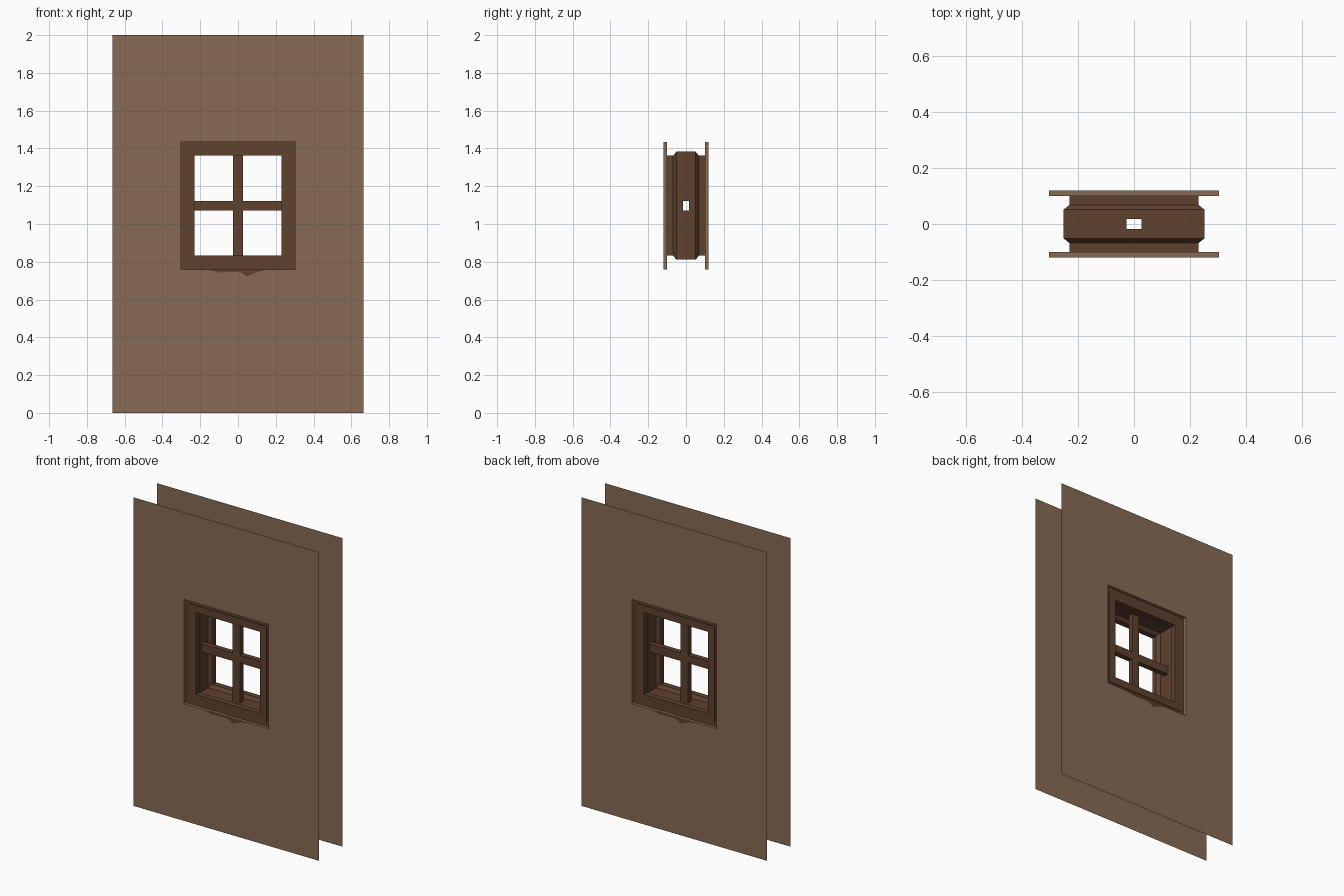
import bpy

if "Cube" in bpy.data.objects:
    bpy.data.objects.remove(bpy.data.objects["Cube"])

CZ = 1.097          # height of the window centre
BAR, BAR_Y = 0.026, 0.017   # half width and half depth of the glazing bars


def material(name, rgb):
    m = bpy.data.materials.new(name)
    m.diffuse_color = (*rgb, 1)
    m.use_nodes = True
    m.node_tree.nodes["Principled BSDF"].inputs["Base Color"].default_value = m.diffuse_color
    return m


plaster = material("tan plaster", (0.242, 0.150, 0.089))
wood = material("dark wood", (0.114, 0.054, 0.028))


def add_object(name, verts, faces, mat):
    me = bpy.data.meshes.new(name)
    me.from_pydata(verts, [], faces)
    me.materials.append(mat)
    me.update()
    ob = bpy.data.objects.new(name, me)
    bpy.context.collection.objects.link(ob)
    return ob


def rect(grow, y):
    """Rectangle around the opening, grown outwards by an offset."""
    w, h = 0.23 + grow, 0.265 + grow
    return [(-w, y, CZ - h), (w, y, CZ - h), (w, y, CZ + h), (-w, y, CZ + h)]


def wall_rect(y):
    return [(-0.665, y, 0), (0.665, y, 0), (0.665, y, 2), (-0.665, y, 2)]


def sheet(name, loops, mat):
    """Bridge a series of four-sided loops, front to back."""
    verts = [p for lp in loops for p in lp]
    faces = []
    for k in range(len(loops) - 1):
        for i in range(4):
            j = (i + 1) % 4
            faces.append((4*k + i, 4*k + j, 4*k + 4 + j, 4*k + 4 + i))
    return add_object(name, verts, faces, mat)


# Wall skins with a shallow reveal around the window
sheet("front_wall", [wall_rect(-0.12), rect(0.073, -0.12), rect(0.073, -0.10)], plaster)
sheet("back_wall", [rect(0.073, 0.10), rect(0.073, 0.12), wall_rect(0.12)], plaster)

# Window frame: stepped face, straight lining, chamfer into the groove
profile = [(0.073, 0.10), (0.047, 0.10), (0.047, 0.104), (0, 0.104), (0, 0.068), (0.021, 0.051)]
sheet("front_frame", [rect(g, -y) for g, y in profile], wood)
sheet("back_frame", [rect(g, y) for g, y in reversed(profile)], wood)

# Groove floor, with an opening where each hollow bar meets it
a, b = rect(0.021, -0.051), rect(0.021, 0.051)
for i, side in enumerate(("bottom", "right", "top", "left")):
    j = (i + 1) % 4
    outer = [a[i], a[j], b[j], b[i]]
    mid = [(p + q) / 2 for p, q in zip(a[i], a[j])]
    inner = []
    for x, y, z in outer:
        s = [x - mid[0], z - mid[2]]
        s = [0 if abs(v) < 1e-6 else (BAR if v > 0 else -BAR) for v in s]
        inner.append((mid[0] + s[0], BAR_Y if y > 0 else -BAR_Y, mid[2] + s[1]))
    sheet("groove_" + side, [outer, inner], wood)

# Cross-shaped glazing bars, open at the four ends
W, H = 0.251, 0.286
t = BAR
outline = [(-t, -H), (t, -H), (t, -t), (W, -t), (W, t), (t, t),
           (t, H), (-t, H), (-t, t), (-W, t), (-W, -t), (-t, -t)]
n = len(outline)
verts = [(x, y, CZ + z) for y in (-BAR_Y, BAR_Y) for x, z in outline]
faces = [tuple(range(n)), tuple(reversed(range(n, 2 * n)))]
for i in range(n):
    if i % 3 != 0:      # every third edge is an open end
        j = (i + 1) % n
        faces.append((i, n + i, n + j, j))
add_object("glazing_bars", verts, faces, wood)

# Small ragged chips under the window, turned half round for the back
chip = [(-0.16, 0.758), (-0.10, 0.743), (-0.01, 0.747), (0.02, 0.741), (0.045, 0.722),
        (0.085, 0.738), (0.10, 0.746), (0.15, 0.758)]
for name, s in (("front_chip", 1), ("back_chip", -1)):
    add_object(name, [(s * x, -s * 0.1208, z) for x, z in chip], [tuple(range(len(chip)))], wood)
